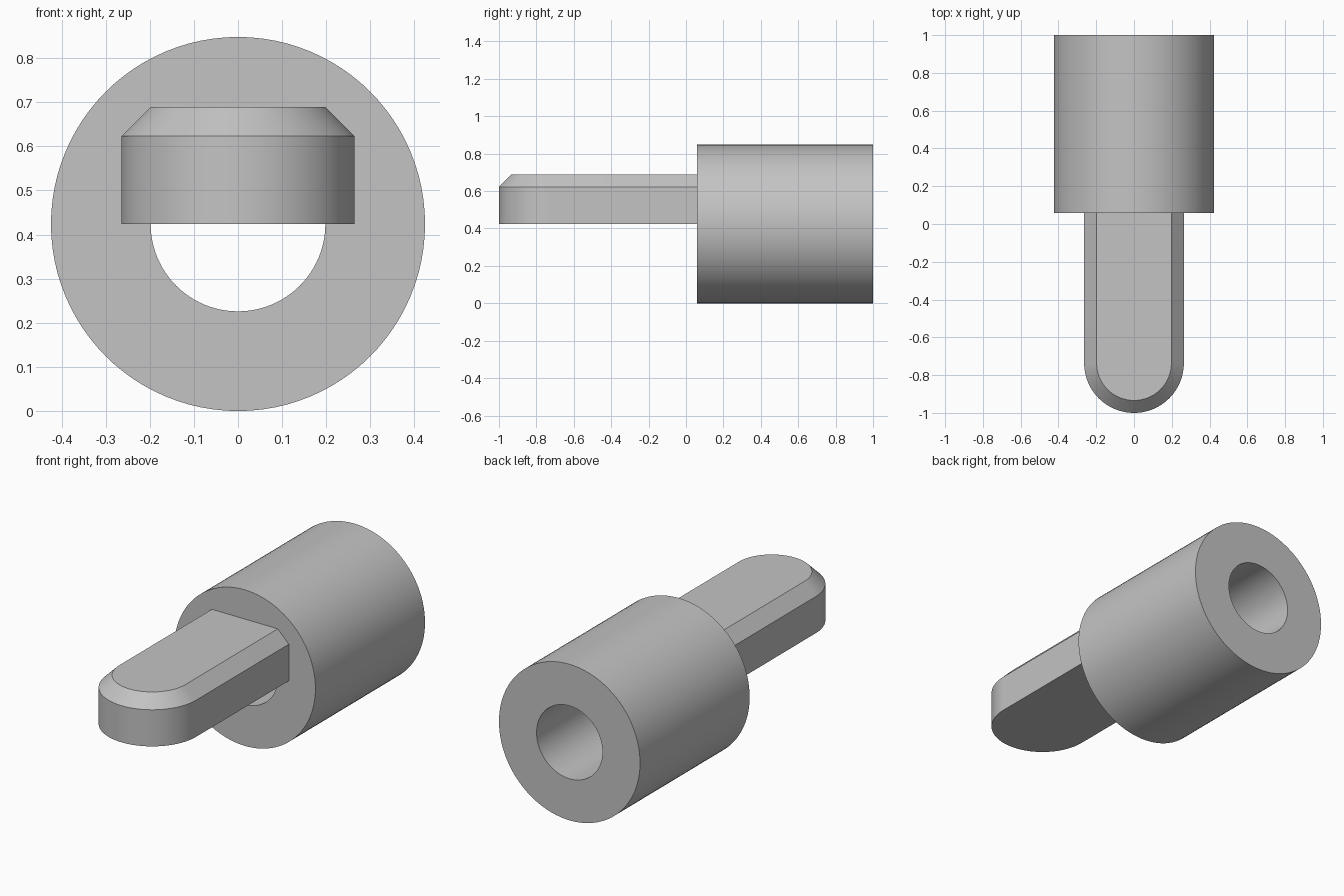
import bpy
import bmesh
from math import cos, sin, pi, radians

cube = bpy.data.objects.get("Cube")
if cube:
    bpy.data.objects.remove(cube, do_unlink=True)

RADIUS, BORE = 0.424, 0.198       # barrel outside and hole
FRONT, BACK = 0.059, 1.0          # barrel ends along y
HALF_WIDTH, CHAMFER = 0.264, 0.066
SEGMENTS = 96

grey = bpy.data.materials.new("plain grey")
grey.use_nodes = True
colour = (0.55, 0.55, 0.55, 1)
grey.diffuse_color = colour
grey.node_tree.nodes["Principled BSDF"].inputs["Base Color"].default_value = colour


def finish(name, bm):
    """Turn a bmesh into a smooth shaded object with crisp edges."""
    bmesh.ops.recalc_face_normals(bm, faces=bm.faces)
    mesh = bpy.data.meshes.new(name)
    bm.to_mesh(mesh)
    bm.free()
    mesh.materials.append(grey)
    obj = bpy.data.objects.new(name, mesh)
    bpy.context.collection.objects.link(obj)
    bpy.ops.object.select_all(action='DESELECT')
    obj.select_set(True)
    bpy.context.view_layer.objects.active = obj
    bpy.ops.object.shade_smooth_by_angle(angle=radians(30))


def bridge(bm, low, high):
    """Join two closed rings of vertices with quads."""
    for i in range(len(low)):
        j = (i + 1) % len(low)
        bm.faces.new((low[i], low[j], high[j], high[i]))


# Barrel: a thick tube lying along y
bm = bmesh.new()
profile = [(RADIUS, FRONT), (RADIUS, BACK), (BORE, BACK), (BORE, FRONT)]
angles = [2 * pi * i / SEGMENTS for i in range(SEGMENTS)]
rings = [[bm.verts.new((r * cos(a), y, RADIUS + r * sin(a))) for a in angles]
         for r, y in profile]
for k, ring in enumerate(rings):
    bridge(bm, ring, rings[(k + 1) % len(rings)])
finish("barrel", bm)

# Tongue: a round-nosed bar with a chamfered upper edge
bm = bmesh.new()
nose_y = -1 + HALF_WIDTH
arc = [pi + pi * i / 48 for i in range(49)]


def outline(r, z):
    points = [(-r, FRONT)]
    points += [(r * cos(a), nose_y + r * sin(a)) for a in arc]
    points += [(r, FRONT)]
    return [bm.verts.new((x, y, z)) for x, y in points]


bottom = outline(HALF_WIDTH, RADIUS)
shoulder = outline(HALF_WIDTH, 0.623)
top = outline(HALF_WIDTH - CHAMFER, 0.623 + CHAMFER)
bridge(bm, bottom, shoulder)
bridge(bm, shoulder, top)
bm.faces.new(bottom)
bm.faces.new(top)
finish("tongue", bm)
